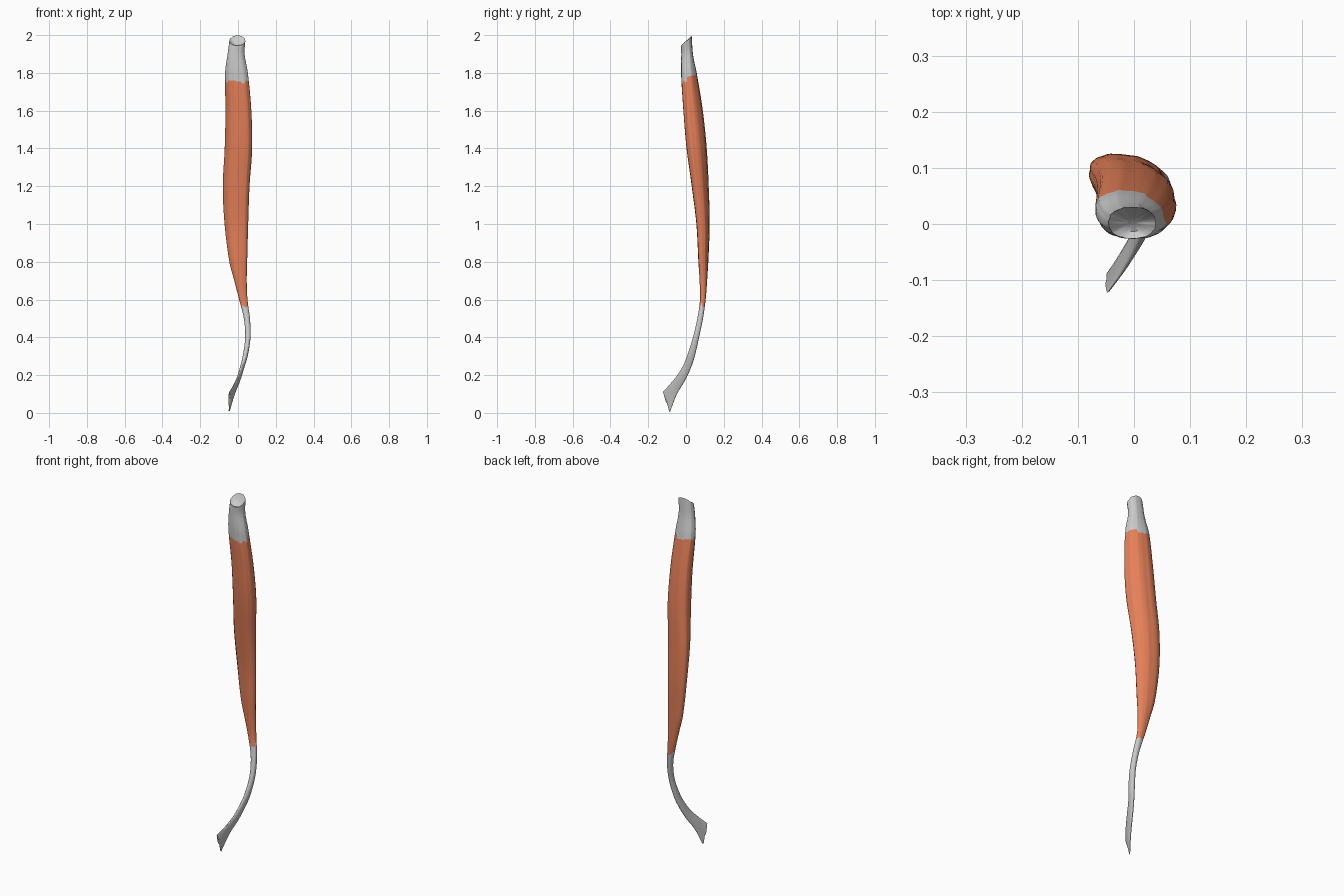
import bpy, bmesh, math, random
from mathutils import Vector

if "Cube" in bpy.data.objects:
    bpy.data.objects.remove(bpy.data.objects["Cube"])

random.seed(4)
SEG = 64

# Cross-sections: height, centre x, half width x, centre y, half depth y, skew, tilt
SECTIONS = [
    (0.055, -.047, .004, -.105, .018, 0, .055),
    (0.125, -.020, .008, -.067, .018, 0, .027),
    (0.182, .004, .010, -.028, .018, 0, .018),
    (0.241, .022, .011, .004, .017, 0, .014),
    (0.30, .038, .013, .026, .018, 0, .008),
    (0.40, .052, .014, .053, .016, 0, 0),
    (0.50, .047, .016, .075, .015, 0, 0),
    (0.60, .028, .022, .089, .015, 0, 0),
    (0.70, .013, .033, .092, .020, -.15, 0),
    (0.80, .001, .047, .092, .026, -.3, 0),
    (1.00, -.009, .062, .090, .035, -.35, 0),
    (1.20, -.010, .070, .075, .045, -.35, 0),
    (1.40, .002, .072, .056, .053, -.3, 0),
    (1.60, .002, .068, .037, .051, -.3, 0),
    (1.80, -.008, .060, .015, .041, -.2, 0),
    (1.90, -.010, .045, .006, .031, 0, 0),
    (1.972, -.003, .042, .002, .028, 0, -.026),
]
LOW, HIGH = SECTIONS[0][0], SECTIONS[-1][0]


def slope(i, k):
    a, b = SECTIONS[max(i - 1, 0)], SECTIONS[min(i + 1, len(SECTIONS) - 1)]
    return (b[k] - a[k]) / (b[0] - a[0])


def section(u):
    """Smoothly blended cross-section at height u."""
    i = 0
    while i < len(SECTIONS) - 2 and u > SECTIONS[i + 1][0]:
        i += 1
    a, b = SECTIONS[i], SECTIONS[i + 1]
    h = b[0] - a[0]
    t = (u - a[0]) / h
    return [(2*t**3 - 3*t*t + 1) * a[k] + (3*t*t - 2*t**3) * b[k]
            + h * ((t**3 - 2*t*t + t) * slope(i, k) + (t**3 - t*t) * slope(i + 1, k))
            for k in range(1, 7)]


def rounded(v):
    return math.copysign(abs(v) ** 0.9, v)


def surface(u, j):
    cx, rx, cy, ry, skew, tilt = section(u)
    a = 2 * math.pi * j / SEG
    # faint lengthwise fibre grooves
    g = 1 + 0.012 * math.sin(9 * a + 2 * u) + 0.008 * math.sin(17 * a - 3 * u)
    s = math.sin(a + skew)
    return Vector((cx + rx * g * rounded(math.cos(a)), cy + ry * g * rounded(s), u - tilt * s))


def make_part(name, low, high, rings, cap=None, sink=0.0, color=None):
    """Loft between two ragged edges; optionally close one end with a sunken cap."""
    bm = bmesh.new()
    grid = [[bm.verts.new(surface(low[j] + (high[j] - low[j]) * i / rings, j))
             for j in range(SEG)] for i in range(rings + 1)]
    if cap:
        edge = grid[-1] if cap == "top" else grid[0]
        mid = sum((v.co for v in edge), Vector()) / SEG
        loops = []
        for scale, depth in ((.85, .3), (.55, .8), (.2, 1)):
            loops.append([bm.verts.new(mid.lerp(v.co, scale) + Vector((0, 0, -sink * depth)))
                          for v in edge])
        grid = grid + loops if cap == "top" else loops[::-1] + grid
        bm.faces.new(loops[-1] if cap == "top" else loops[-1][::-1])
    for lower, upper in zip(grid, grid[1:]):
        for j in range(SEG):
            k = (j + 1) % SEG
            bm.faces.new((lower[j], lower[k], upper[k], upper[j]))
    mesh = bpy.data.meshes.new(name)
    bm.to_mesh(mesh)
    bm.free()
    obj = bpy.data.objects.new(name, mesh)
    bpy.context.collection.objects.link(obj)
    if color:
        mat = bpy.data.materials.new(name + "_color")
        mat.diffuse_color = color
        mat.use_nodes = True
        mat.node_tree.nodes["Principled BSDF"].inputs["Base Color"].default_value = mat.diffuse_color
        mesh.materials.append(mat)
    bpy.ops.object.select_all(action='DESELECT')
    obj.select_set(True)
    bpy.context.view_layer.objects.active = obj
    bpy.ops.object.shade_smooth_by_angle(angle=math.radians(40))
    return obj


def ragged(base, amount, wave=0.0):
    """Uneven edge whose teeth are a few columns wide."""
    teeth = [random.uniform(-amount, amount) for _ in range(SEG // 4)]
    return [base + wave * math.sin(2 * math.pi * j / SEG) + teeth[j // 4]
            for j in range(SEG)]


# Shared borders between tendon and muscle
lower_border = ragged(0.57, 0.014)
upper_border = ragged(1.768, 0.016, 0.015)
bottom_edge = [LOW + abs(d) for d in ragged(0, 0.007)]
top_edge = [HIGH - abs(d) for d in ragged(0, 0.003)]

# Lower tendon, muscle belly and upper tendon
make_part("lower_tendon", bottom_edge, lower_border, 50, cap="bottom")
make_part("muscle_belly", lower_border, upper_border, 80, color=(0.80, 0.22, 0.10, 1))
make_part("upper_tendon", upper_border, top_edge, 24, cap="top", sink=0.02)
